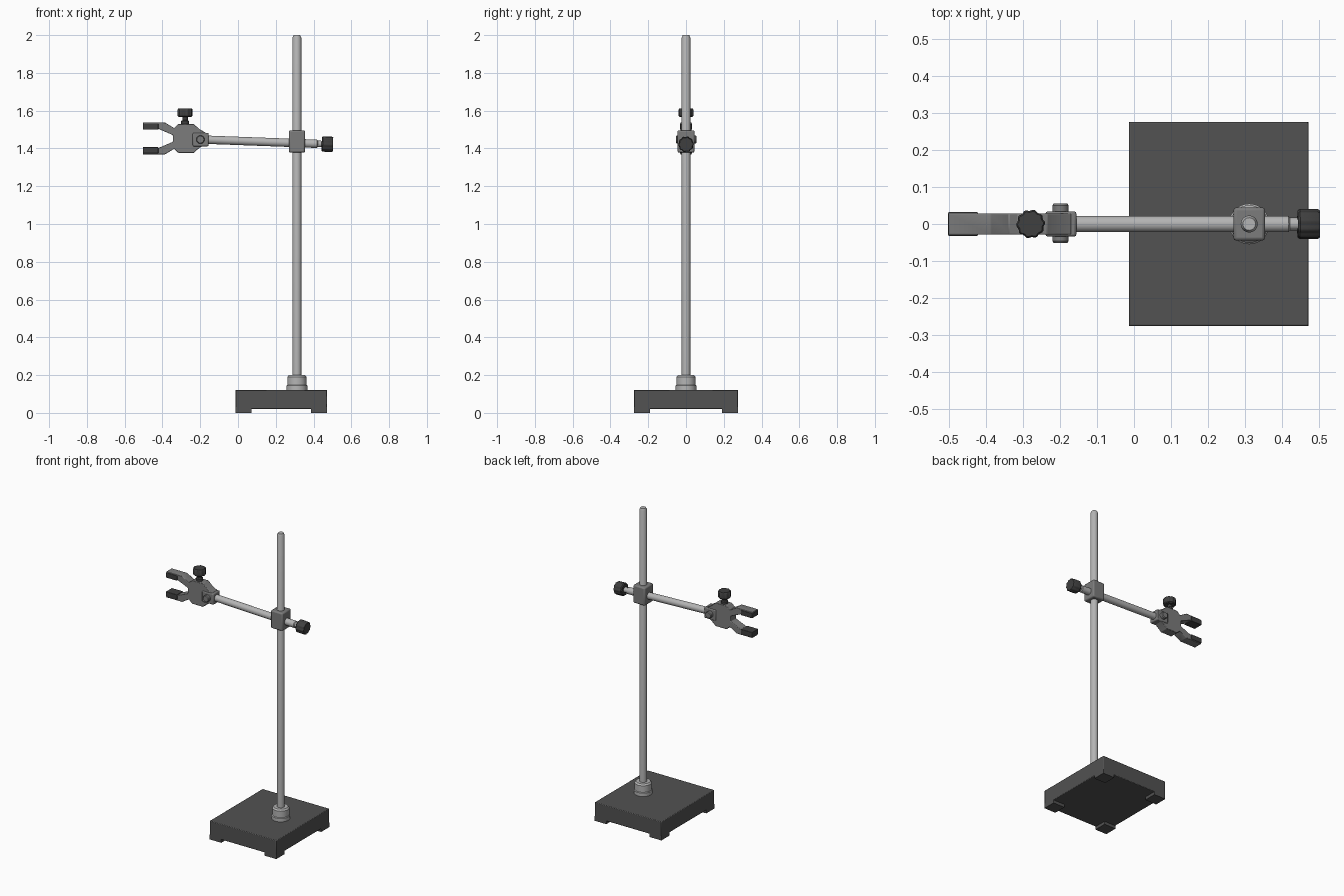
import bpy
import bmesh
import math
from mathutils import Vector

cube = bpy.data.objects.get("Cube")
if cube:
    bpy.data.objects.remove(cube, do_unlink=True)


def material(name, value):
    mat = bpy.data.materials.new(name)
    mat.use_nodes = True
    color = (value, value, value, 1)
    mat.diffuse_color = color
    mat.node_tree.nodes["Principled BSDF"].inputs["Base Color"].default_value = color
    return mat


BASE = material("dark grey base", 0.085)
STEEL = material("light steel", 0.46)
CLAMP = material("mid grey clamp", 0.2)
KNOB = material("black grey knob", 0.05)


def finish(name, bm, mat, bevel=0):
    bmesh.ops.recalc_face_normals(bm, faces=bm.faces)
    mesh = bpy.data.meshes.new(name)
    bm.to_mesh(mesh)
    bm.free()
    mesh.materials.append(mat)
    obj = bpy.data.objects.new(name, mesh)
    bpy.context.collection.objects.link(obj)
    bpy.ops.object.select_all(action="DESELECT")
    obj.select_set(True)
    bpy.context.view_layer.objects.active = obj
    bpy.ops.object.shade_smooth_by_angle(angle=math.radians(35))
    if bevel:
        mod = obj.modifiers.new("Soft edges", "BEVEL")
        mod.width = bevel
        mod.segments = 2
    return obj


def box(name, low, high, mat, bevel=0):
    bm = bmesh.new()
    bmesh.ops.create_cube(bm, size=1)
    low, high = Vector(low), Vector(high)
    for v in bm.verts:
        v.co = (low + high) / 2 + v.co * (high - low)
    return finish(name, bm, mat, bevel)


def turned(name, start, end, profile, mat, sides=32, rib=0):
    """Revolve (fraction along axis, radius) pairs; rib notches alternate sides."""
    start, end = Vector(start), Vector(end)
    rot = (end - start).to_track_quat("Z", "Y")
    bm = bmesh.new()
    rings = []
    for t, radius in profile:
        ring = []
        for i in range(sides):
            a = math.tau * i / sides
            r = radius - rib * (i // 2 % 2)
            offset = rot @ Vector((r * math.cos(a), r * math.sin(a), 0))
            ring.append(bm.verts.new(start.lerp(end, t) + offset))
        rings.append(ring)
    for a, b in zip(rings, rings[1:]):
        for i in range(sides):
            j = (i + 1) % sides
            bm.faces.new((a[i], a[j], b[j], b[i]))
    bm.faces.new(rings[0])
    bm.faces.new(rings[-1])
    return finish(name, bm, mat)


def extruded(name, outline, half_width, mat, bevel=0):
    bm = bmesh.new()
    face = bm.faces.new([bm.verts.new((x, -half_width, z)) for x, z in outline])
    new = bmesh.ops.extrude_face_region(bm, geom=[face])["geom"]
    verts = [g for g in new if isinstance(g, bmesh.types.BMVert)]
    bmesh.ops.translate(bm, verts=verts, vec=(0, 2 * half_width, 0))
    return finish(name, bm, mat, bevel)


# Base plate with four corner feet
x0, x1, yb = -0.014, 0.472, 0.276
box("base_plate", (x0, -yb, 0.02), (x1, yb, 0.122), BASE, 0.004)
for side, fx in (("right", x0), ("left", x1 - 0.085)):
    for end, fy in (("front", -yb), ("back", yb - 0.085)):
        box(f"foot_{end}_{side}", (fx, fy, 0), (fx + 0.085, fy + 0.085, 0.03), BASE)

# Upright rod and its collar
px = 0.312
turned("rod_collar", (px, 0, 0.12), (px, 0, 0.2),
       [(0, 0.055), (0.3, 0.055), (0.35, 0.051), (0.88, 0.051), (1, 0.043)], STEEL)
turned("upright_rod", (px, 0, 0.12), (px, 0, 2),
       [(0, 0.023), (0.993, 0.023), (1, 0.017)], STEEL)

# Boss block gripping the rod, with the tilted arm through it
box("boss_block", (px - 0.043, -0.045, 1.378), (px + 0.043, 0.045, 1.496), CLAMP, 0.008)


def on_arm(x):
    return (x, 0, 1.44 - 0.037 * x)


turned("cross_arm", on_arm(-0.18), on_arm(px), [(0, 0.022), (1, 0.022)], STEEL)
turned("boss_screw", on_arm(px), on_arm(0.45),
       [(0, 0.022), (0.77, 0.022), (0.8, 0.017), (1, 0.017)], STEEL)
turned("boss_knob", on_arm(0.443), on_arm(0.503),
       [(0, 0.036), (0.1, 0.041), (0.9, 0.041), (1, 0.037)], KNOB, 40, 0.003)

# Hinge between arm and gripper
hz = 1.447
box("hinge_block", (-0.24, -0.034, hz - 0.036), (-0.156, 0.034, hz + 0.036), CLAMP, 0.006)
turned("hinge_pin", (-0.199, -0.052, hz), (-0.199, 0.056, hz),
       [(0, 0.018), (0.05, 0.022), (0.95, 0.022), (1, 0.018)], CLAMP)

# Forked gripper, mirrored about its centre line
cz = 1.453
half = [(-0.17, 0.03), (-0.205, 0.05), (-0.235, 0.077), (-0.315, 0.077), (-0.338, 0.055),
        (-0.388, 0.085), (-0.503, 0.085), (-0.503, 0.055), (-0.42, 0.05), (-0.345, 0.018)]
outline = [(x, cz + d) for x, d in half] + [(x, cz - d) for x, d in reversed(half)]
extruded("gripper_fork", outline, 0.029, CLAMP, 0.003)
for name, s in (("upper", 1), ("lower", -1)):
    za, zb = sorted((cz + s * 0.046, cz + s * 0.08))
    box(f"{name}_jaw_pad", (-0.504, -0.032, za), (-0.422, 0.032, zb), KNOB, 0.003)

# Gripper adjusting screw
sx = -0.28
turned("gripper_screw", (sx, 0, 1.52), (sx, 0, 1.58),
       [(0, 0.021), (0.42, 0.021), (0.5, 0.014), (1, 0.014)], KNOB, 24)
turned("gripper_knob", (sx, 0, 1.567), (sx, 0, 1.612),
       [(0, 0.034), (0.12, 0.039), (0.88, 0.039), (1, 0.035)], KNOB, 40, 0.003)
